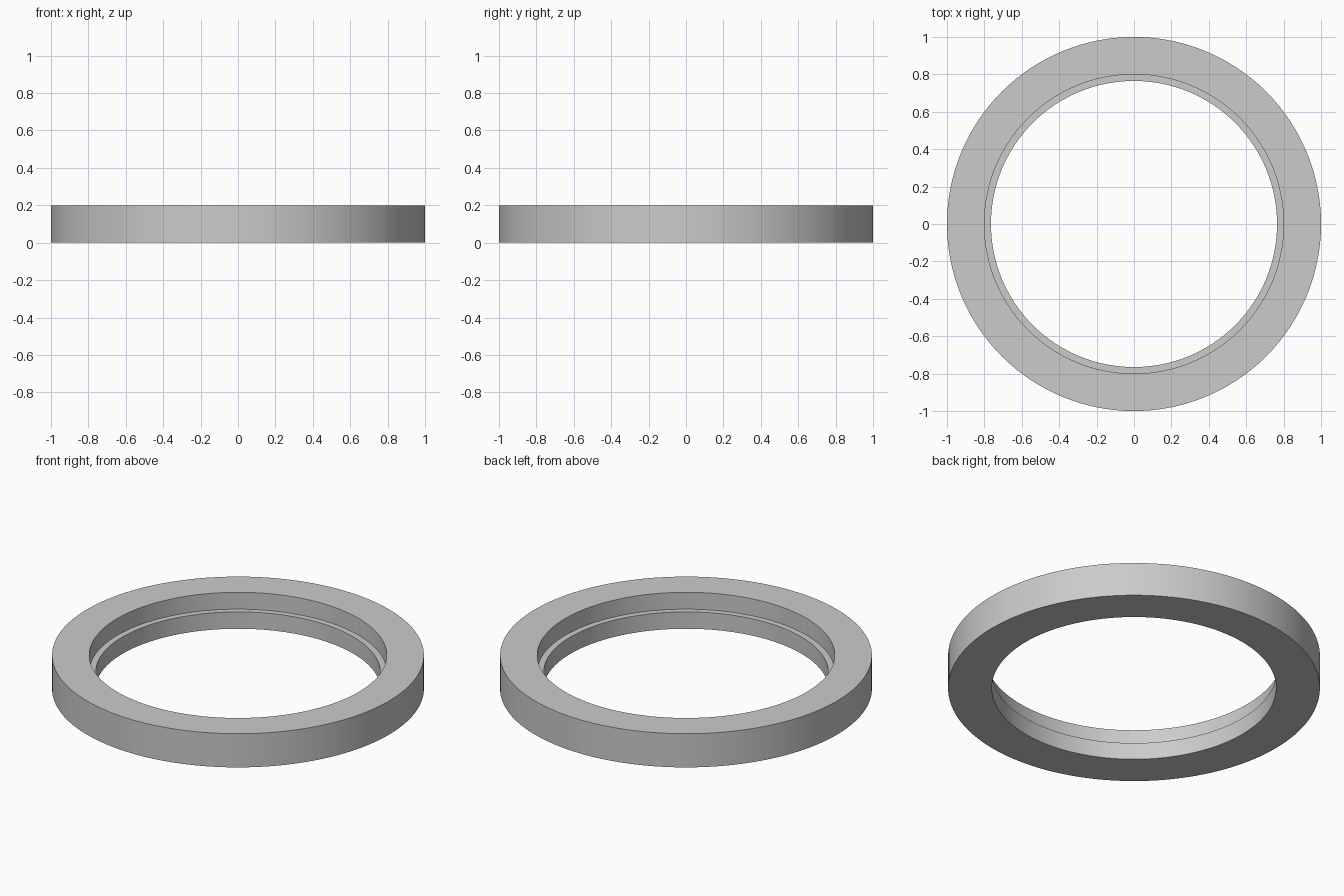
import bpy
import bmesh
from math import radians, tau
from mathutils import Vector

SEGMENTS = 128
OUTER, RECESS, BORE = 1.0, 0.8, 0.765
HEIGHT, LEDGE = 0.2, 0.1

cube = bpy.data.objects.get("Cube")
if cube:
    bpy.data.objects.remove(cube, do_unlink=True)

# Plain grey material
grey = bpy.data.materials.new("light_grey")
grey.use_nodes = True
colour = (0.6, 0.6, 0.6, 1)
grey.diffuse_color = colour
grey.node_tree.nodes["Principled BSDF"].inputs["Base Color"].default_value = colour

# Ring cross-section with a stepped inner wall, as (radius, height)
profile = [(BORE, 0), (OUTER, 0), (OUTER, HEIGHT),
           (RECESS, HEIGHT), (RECESS, LEDGE), (BORE, LEDGE)]

# Spin the closed section around the vertical axis
bm = bmesh.new()
verts = [bm.verts.new((r, 0, z)) for r, z in profile]
edges = [bm.edges.new((a, b)) for a, b in zip(verts, verts[1:] + verts[:1])]
bmesh.ops.spin(bm, geom=verts + edges, cent=Vector(), axis=Vector((0, 0, 1)),
               angle=tau, steps=SEGMENTS, use_merge=False)
bmesh.ops.remove_doubles(bm, verts=bm.verts, dist=0.0005)
bmesh.ops.recalc_face_normals(bm, faces=bm.faces)

mesh = bpy.data.meshes.new("stepped_ring")
bm.to_mesh(mesh)
bm.free()
mesh.materials.append(grey)
ring = bpy.data.objects.new("stepped_ring", mesh)
bpy.context.collection.objects.link(ring)

# Smooth walls with crisp rims
bpy.ops.object.select_all(action="DESELECT")
ring.select_set(True)
bpy.context.view_layer.objects.active = ring
bpy.ops.object.shade_smooth_by_angle(angle=radians(30))
